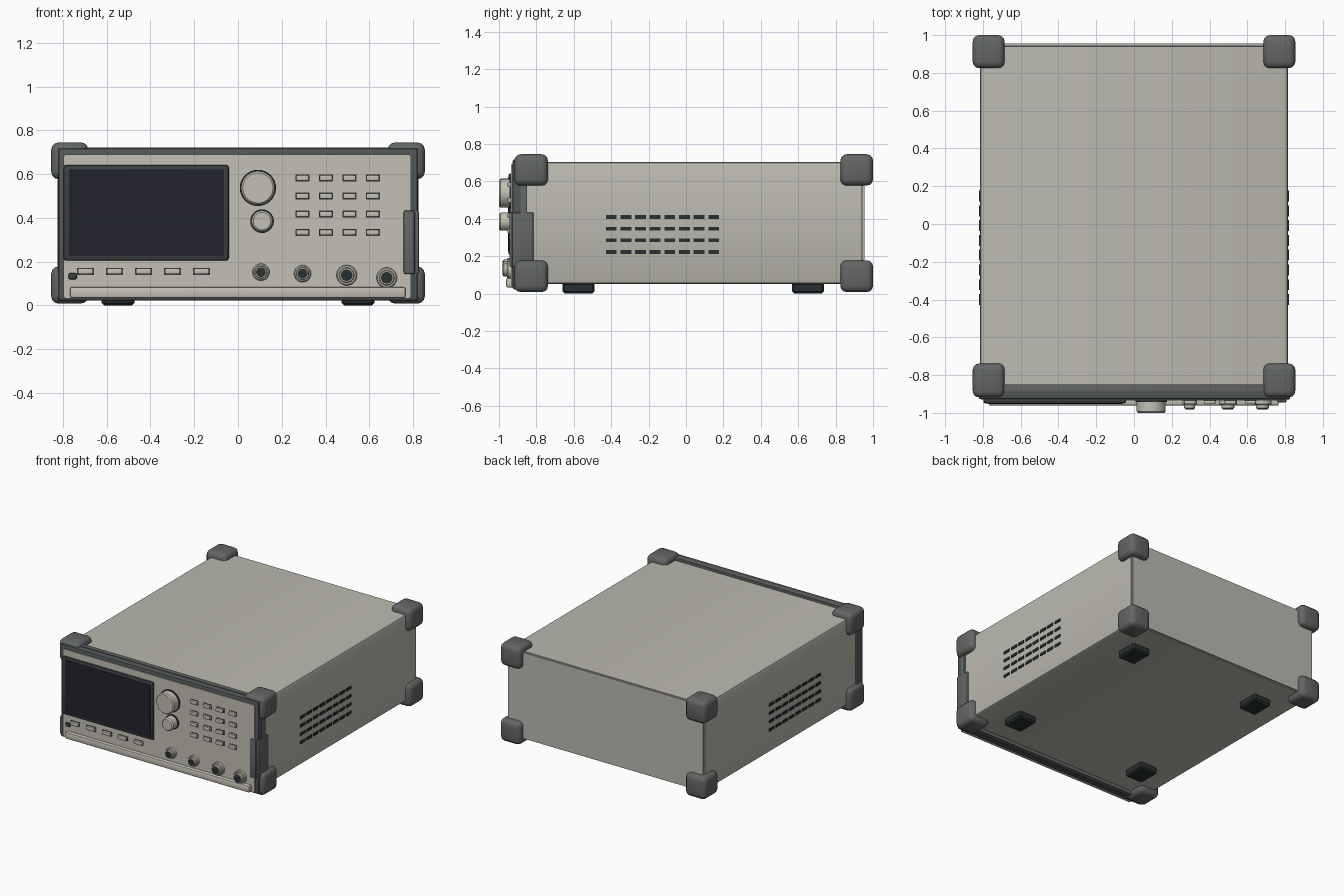
import bpy, bmesh, math
from mathutils import Matrix

if "Cube" in bpy.data.objects:
    bpy.data.objects.remove(bpy.data.objects["Cube"])


def mat(name, r, g, b):
    m = bpy.data.materials.new(name)
    m.diffuse_color = (r, g, b, 1)
    m.use_nodes = True
    m.node_tree.nodes["Principled BSDF"].inputs["Base Color"].default_value = m.diffuse_color
    return m


CASE = mat("warm grey case", 0.50, 0.49, 0.435)
PANEL = mat("light panel", 0.55, 0.53, 0.465)
RUBBER = mat("grey rubber", 0.125, 0.132, 0.132)
TRIM = mat("dark trim", 0.085, 0.095, 0.097)
DARK = mat("near black", 0.022, 0.028, 0.028)
FRAME = mat("screen frame grey", 0.045, 0.05, 0.052)
GLASS = mat("screen glass", 0.016, 0.016, 0.027)


def finish(bm, name, material):
    bmesh.ops.recalc_face_normals(bm, faces=bm.faces[:])
    me = bpy.data.meshes.new(name)
    bm.to_mesh(me)
    bm.free()
    ob = bpy.data.objects.new(name, me)
    bpy.context.collection.objects.link(ob)
    me.materials.append(material)
    bpy.ops.object.select_all(action='DESELECT')
    bpy.context.view_layer.objects.active = ob
    ob.select_set(True)
    bpy.ops.object.shade_smooth_by_angle(angle=math.radians(30))
    return ob


def box(name, x, y, z, material, bevel=0.0, seg=1, pick=None):
    """Box from (min, max) ranges; pick chooses which edges are bevelled."""
    bm = bmesh.new()
    size = [r[1] - r[0] for r in (x, y, z)]
    mid = [(r[0] + r[1]) / 2 for r in (x, y, z)]
    bmesh.ops.create_cube(bm, size=1, matrix=Matrix.Translation(mid) @ Matrix.Diagonal((*size, 1)))
    if bevel:
        edges = [e for e in bm.edges if pick is None or pick(e)]
        bmesh.ops.bevel(bm, geom=edges, offset=bevel, segments=seg, profile=0.5, affect='EDGES')
    return finish(bm, name, material)


def along_y(e):
    a, b = e.verts
    return abs(a.co.y - b.co.y) > 0.01


def front_edge(e):
    return all(v.co.y < -0.9 for v in e.verts)


def around(c, w):
    return (c - w / 2, c + w / 2)


def turned(name, x, z, profile, material, sides=32):
    """Part turned about a front-facing axis, profile of (radius, y) points."""
    bm = bmesh.new()
    rings = []
    for r, y in profile:
        rings.append([bm.verts.new((x + r * math.cos(2 * math.pi * i / sides), y,
                                    z + r * math.sin(2 * math.pi * i / sides)))
                      for i in range(sides)])
    for a, b in zip(rings, rings[1:]):
        for i in range(sides):
            j = (i + 1) % sides
            bm.faces.new((a[i], a[j], b[j], b[i]))
    bm.faces.new(rings[0])
    bm.faces.new(rings[-1])
    return finish(bm, name, material)


# Case with softened long edges and a slightly inset back panel
box("case", (-0.815, 0.815), (-0.86, 0.94), (0.05, 0.703), CASE, 0.02, 2, along_y)
box("back_seam", (-0.806, 0.806), (0.93, 0.946), (0.058, 0.695), TRIM, 0.015, 2, along_y)
box("back_panel", (-0.81, 0.81), (0.944, 0.955), (0.054, 0.699), CASE, 0.015, 2, along_y)

# Front bezel: wide band, shallow groove, chamfered front ring
box("bezel_band", (-0.825, 0.825), (-0.885, -0.85), (0.025, 0.722), RUBBER, 0.02, 2, along_y)
box("bezel_front", (-0.822, 0.822), (-0.928, -0.88), (0.022, 0.718), TRIM, 0.012, 2, front_edge)
box("front_panel", (-0.797, 0.79), (-0.935, -0.91), (0.032, 0.69), PANEL, 0.01, 2, along_y)

# Rubber corner guards
for sx in (-1, 1):
    for y in ((-0.918, -0.738), (0.825, 1.0)):
        for z in ((0.008, 0.178), (0.577, 0.745)):
            x = tuple(sorted((sx * 0.685, sx * 0.854)))
            box("corner_guard", x, y, z, RUBBER, 0.034, 3)

# Feet
for x in (-0.548, 0.548):
    for y in (-0.575, 0.652):
        box("foot", around(x, 0.15), around(y, 0.172), (0, 0.06), DARK, 0.012, 1)

# Side vent slots
for sx in (-1, 1):
    for col in range(8):
        for row in range(4):
            box("vent_slot", around(sx * 0.815, 0.012), around(-0.4 + 0.0783 * col, 0.058),
                around(0.222 + 0.0625 * row, 0.02), DARK)

# Screen: frame with a glass plate in front
box("screen_frame", (-0.798, -0.042), (-0.95, -0.925), (0.205, 0.642), FRAME, 0.012, 2,
    lambda e: along_y(e) or front_edge(e))
box("screen_glass", (-0.772, -0.063), (-0.953, -0.946), (0.226, 0.62), GLASS)

# Rotary knobs with dark base rings
for name, x, z, r in (("large_knob", 0.091, 0.537, 0.077), ("small_knob", 0.11, 0.385, 0.048)):
    turned(name + "_ring", x, z, [(r + 0.006, -0.93), (r + 0.006, -0.943)], DARK)
    turned(name, x, z, [(r, -0.93), (r, -0.992), (r - 0.008, -1.0)], PANEL)

# Keypad and soft keys, each in a thin dark surround
keys = [("keypad_button", 0.295 + 0.107 * i, 0.334 + 0.0827 * j, 0.058)
        for i in range(4) for j in range(4)]
keys += [("soft_key", -0.697 + 0.1325 * i, 0.156, 0.07) for i in range(5)]
for name, x, z, w in keys:
    box(name + "_surround", around(x, w + 0.006), (-0.938, -0.93), around(z, 0.032), FRAME, 0.006, 1, along_y)
    box(name, around(x, w), (-0.954, -0.93), around(z, 0.026), PANEL, 0.005, 2,
        lambda e: along_y(e) or front_edge(e))

# Power switch
box("power_switch", around(-0.756, 0.038), (-0.948, -0.93), around(0.133, 0.028), FRAME, 0.006, 2)

# Coaxial connectors: flange, barrel and dark socket
for x, z, r in ((0.105, 0.152, 0.039), (0.295, 0.145, 0.039), (0.497, 0.138, 0.047), (0.68, 0.126, 0.047)):
    k = r / 0.039
    turned("connector_flange", x, z, [(r, -0.93), (r, -0.952), (r - 0.005, -0.957)], PANEL)
    turned("connector_barrel", x, z, [(0.029 * k, -0.95), (0.029 * k, -0.974), (0.026 * k, -0.978)], PANEL)
    turned("connector_socket", x, z, [(0.022 * k, -0.975), (0.022 * k, -0.981)], DARK)

# Lower lip across the front
box("lower_lip", (-0.768, 0.766), (-0.962, -0.92), (0.033, 0.084), PANEL, 0.01, 2)

# Wrap-around grip tab on the right
box("grip_tab_front", (0.757, 0.808), (-0.945, -0.9), (0.143, 0.434), RUBBER, 0.008, 2)
box("grip_tab_side", (0.79, 0.827), (-0.93, -0.815), (0.143, 0.434), RUBBER, 0.008, 2)
